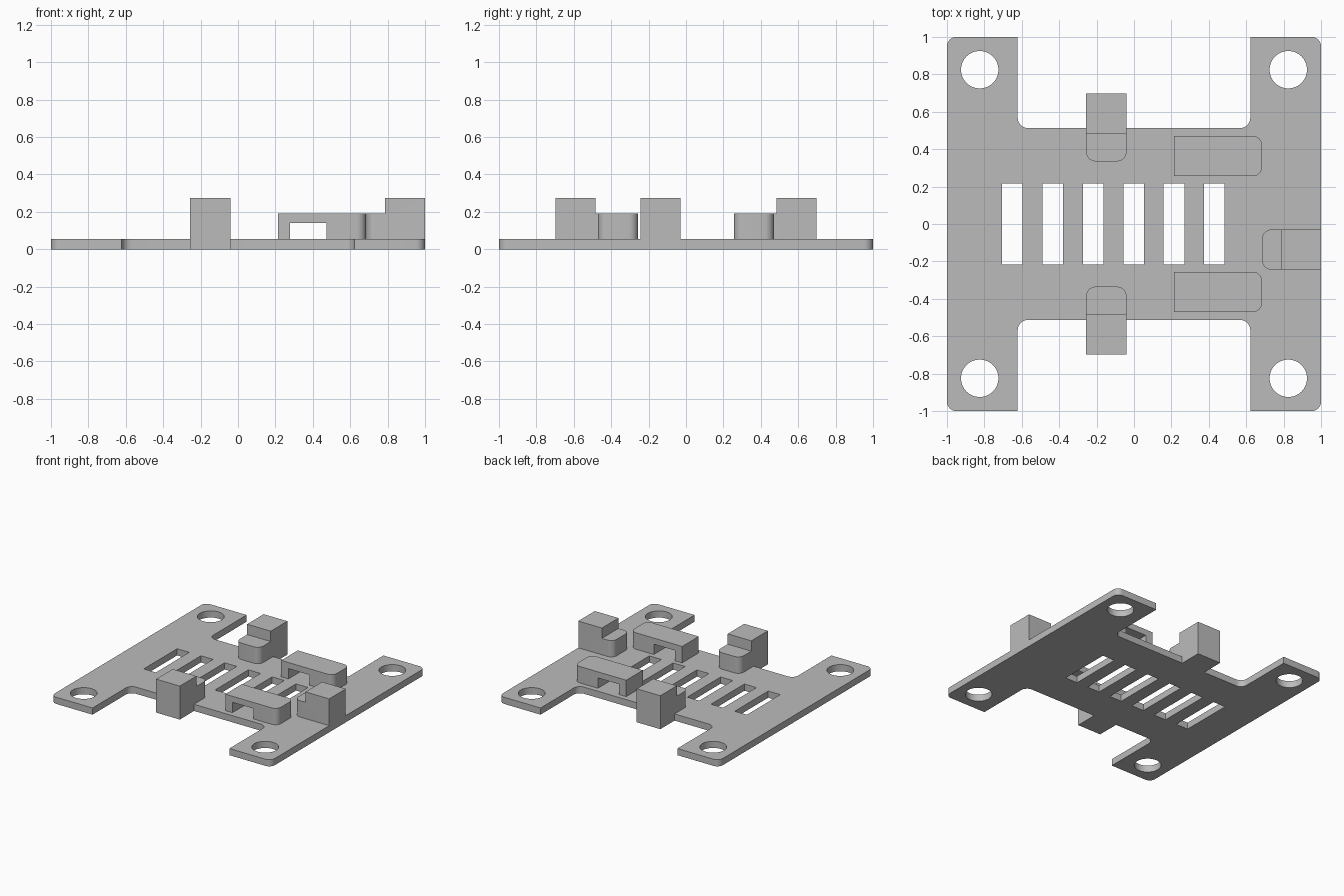
import bpy, bmesh
from math import pi, sin, cos
from mathutils import Matrix

cube = bpy.data.objects.get("Cube")
if cube:
    bpy.data.objects.remove(cube, do_unlink=True)

T = 0.055        # plate thickness
STEP = 0.19      # height of the toes and bridges
TOP = 0.275      # height of the clip blocks
WIDTH = 0.215    # width of clips and bridges

grey = bpy.data.materials.new("plain grey")
grey.use_nodes = True
colour = (0.5, 0.5, 0.5, 1)
grey.diffuse_color = colour
grey.node_tree.nodes["Principled BSDF"].inputs["Base Color"].default_value = colour


def add_object(name, mesh):
    mesh.materials.clear()
    mesh.materials.append(grey)
    ob = bpy.data.objects.new(name, mesh)
    bpy.context.collection.objects.link(ob)
    bpy.ops.object.select_all(action='DESELECT')
    ob.select_set(True)
    bpy.context.view_layer.objects.active = ob
    bpy.ops.object.shade_smooth_by_angle()
    return ob


def arc(cx, cy, r, start, end, steps):
    angles = [start + (end - start) * i / steps for i in range(steps + 1)]
    return [(cx + r * cos(a), cy + r * sin(a)) for a in angles]


def plate(name, loops):
    """Fill the first loop, leave the others open as holes, and extrude."""
    curve = bpy.data.curves.new(name, 'CURVE')
    curve.dimensions = '2D'
    curve.fill_mode = 'BOTH'
    curve.extrude = T / 2
    for loop in loops:
        spline = curve.splines.new('POLY')
        spline.points.add(len(loop) - 1)
        for point, (x, y) in zip(spline.points, loop):
            point.co = (x, y, 0, 1)
        spline.use_cyclic_u = True
    helper = bpy.data.objects.new(name + " outline", curve)
    bpy.context.collection.objects.link(helper)
    graph = bpy.context.evaluated_depsgraph_get()
    mesh = bpy.data.meshes.new_from_object(helper.evaluated_get(graph))
    bpy.data.objects.remove(helper, do_unlink=True)
    bm = bmesh.new()
    bm.from_mesh(mesh)
    bmesh.ops.translate(bm, verts=bm.verts, vec=(0, 0, T / 2))
    bmesh.ops.remove_doubles(bm, verts=bm.verts, dist=0.0001)
    bmesh.ops.recalc_face_normals(bm, faces=bm.faces)
    bm.to_mesh(mesh)
    bm.free()
    return add_object(name, mesh)


def side_profile(name, profile, x, y, turn=0):
    """Extrude an x-z profile across y and round its upright edges at the far end."""
    bm = bmesh.new()
    face = bm.faces.new([bm.verts.new((u, -WIDTH / 2, z)) for u, z in profile])
    moved = bmesh.ops.extrude_face_region(bm, geom=[face])["geom"]
    bmesh.ops.translate(bm, vec=(0, WIDTH, 0),
                        verts=[g for g in moved if isinstance(g, bmesh.types.BMVert)])
    bmesh.ops.recalc_face_normals(bm, faces=bm.faces)
    far = max(u for u, z in profile)
    toe = [e for e in bm.edges if all(v.co.x > far - 0.001 for v in e.verts)
           and abs(e.verts[0].co.z - e.verts[1].co.z) > 0.01]
    bmesh.ops.bevel(bm, geom=toe, offset=0.05, segments=8, profile=0.5, affect='EDGES')
    bm.transform(Matrix.Translation((x, y, 0)) @ Matrix.Rotation(turn, 4, 'Z'))
    mesh = bpy.data.meshes.new(name)
    bm.to_mesh(mesh)
    bm.free()
    return add_object(name, mesh)


def clip(name, length, overhang, x, y, turn):
    """Tall block with a lower rounded toe; the overhang reaches down past the plate."""
    profile = [(0, T), (length, T), (length, STEP), (WIDTH, STEP), (WIDTH, TOP), (0, TOP)]
    if overhang:
        profile[:1] = [(0, 0), (overhang, 0), (overhang, T)]
    return side_profile(name, profile, x, y, turn)


# Base plate: H-shaped outline, one quarter mirrored around
leg, waist, r, fillet = 0.622, 0.513, 0.05, 0.055
quarter = arc(1 - r, 1 - r, r, 0, pi / 2, 8) + [(leg, 1)] \
    + arc(leg - fillet, waist + fillet, fillet, 0, -pi / 2, 8)
half = quarter + [(-x, y) for x, y in reversed(quarter)]
outline = half + [(x, -y) for x, y in reversed(half)]
holes = [arc(sx * 0.825, sy * 0.825, 0.1, 0, 2 * pi, 48)[:-1]
         for sx in (-1, 1) for sy in (-1, 1)]
slots = []
for i in range(6):
    cx = -0.65 + 0.216 * i
    slots.append([(cx + a * 0.055, b * 0.217)
                  for a, b in ((-1, -1), (1, -1), (1, 1), (-1, 1))])
plate("base_plate", [outline] + holes + slots)

# Clips on the front, back and left edges
edge = 0.698
clip("front_clip", 0.363, edge - waist, -0.148, -edge, pi / 2)
clip("back_clip", 0.363, edge - waist, -0.148, edge, -pi / 2)
clip("left_clip", 0.315, 0, 1, -0.137, pi)

# Two bridges with an open window beneath
bridge = [(0, T), (0.065, T), (0.065, 0.14), (0.258, 0.14),
          (0.258, T), (0.471, T), (0.471, STEP), (0, STEP)]
for name, side in (("front_bridge", -1), ("back_bridge", 1)):
    side_profile(name, bridge, 0.214, side * 0.363)
